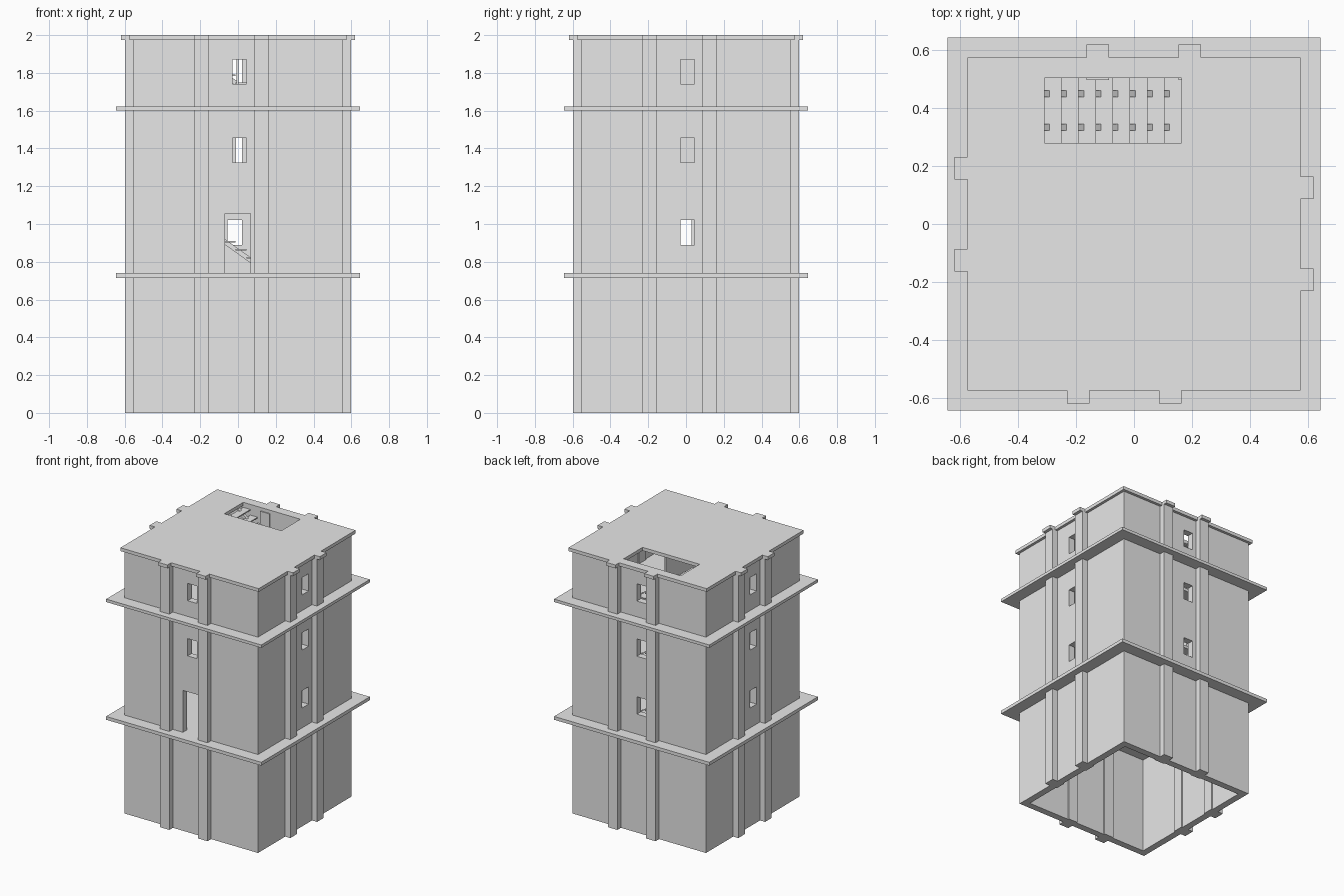
import bpy, bmesh
from math import pi
from mathutils import Matrix, Vector

if "Cube" in bpy.data.objects:
    bpy.data.objects.remove(bpy.data.objects["Cube"], do_unlink=True)

stone = bpy.data.materials.new("plain grey")
stone.use_nodes = True
stone.diffuse_color = (0.8, 0.8, 0.8, 1)
stone.node_tree.nodes["Principled BSDF"].inputs["Base Color"].default_value = (0.8, 0.8, 0.8, 1)


def add_box(bm, lo, hi, turn=0):
    """Box between two corners, turned about z by quarter turns."""
    lo, hi = Vector(lo), Vector(hi)
    m = (Matrix.Rotation(turn * pi / 2, 4, 'Z') @ Matrix.Translation((lo + hi) / 2)
         @ Matrix.Diagonal((*(hi - lo), 1)))
    bmesh.ops.create_cube(bm, size=1, matrix=m)


def finish(bm, name):
    bmesh.ops.recalc_face_normals(bm, faces=bm.faces)
    mesh = bpy.data.meshes.new(name)
    bm.to_mesh(mesh)
    bm.free()
    mesh.materials.append(stone)
    ob = bpy.data.objects.new(name, mesh)
    bpy.context.scene.collection.objects.link(ob)
    return ob


def make_boxes(name, boxes):
    bm = bmesh.new()
    for b in boxes:
        add_box(bm, *b)
    return finish(bm, name)


def cut(ob, boxes):
    """Subtract separate boxes from an object and keep the plain result."""
    cutter = make_boxes("cutter", boxes)
    cutter.hide_render = True
    mod = ob.modifiers.new("cut", 'BOOLEAN')
    mod.operation, mod.solver, mod.object = 'DIFFERENCE', 'EXACT', cutter
    bpy.context.view_layer.update()
    done = bpy.data.meshes.new_from_object(ob.evaluated_get(bpy.context.evaluated_depsgraph_get()))
    ob.modifiers.clear()
    ob.data = done
    bpy.data.objects.remove(cutter, do_unlink=True)


WALL, INNER, LEDGE = 0.555, 0.505, 0.645
ROOF_Z, TOP = 1.975, 2.0
PILASTERS = [(-0.232, -0.153), (0.086, 0.165)]
WINDOWS = [(0.89, 1.02), (1.325, 1.455), (1.74, 1.87)]
WELL_X, WELL_Y = (-0.31, 0.165), (0.28, 0.505)
well = ((WELL_X[0], WELL_Y[0], 1), (WELL_X[1], WELL_Y[1], 3))

# Outer walls: hollow shell, then the door and windows
walls = make_boxes("walls", [((-WALL, -WALL, 0), (WALL, WALL, ROOF_Z))])
cut(walls, [((-INNER, -INNER, -1), (INNER, INNER, 3))])
openings = [((-0.07, -0.7, 0.74), (0.067, -0.4, 1.055))]
for side in range(4):
    shift = 0.01 if side == 2 else 0
    for level, (z0, z1) in enumerate(WINDOWS):
        if side or level:
            openings.append(((-0.03 + shift, -0.7, z0), (0.046 + shift, -0.4, z1), side))
cut(walls, openings)

# Pilasters, two on each side
make_boxes("pilasters", [((a, -0.597, 0), (b, -INNER + 0.008, ROOF_Z), side)
                         for side in range(4) for a, b in PILASTERS])

# Ledges that also form the floors
make_boxes("lower_ledge", [((-LEDGE, -LEDGE, 0.715), (LEDGE, LEDGE, 0.74))])
upper = make_boxes("upper_ledge", [((-LEDGE, -LEDGE, 1.6), (LEDGE, LEDGE, 1.622))])
cut(upper, [well])
middle = make_boxes("middle_floor", [((-INNER, -INNER, 1.15), (INNER, INNER, 1.17))])
cut(middle, [well])

# Roof slab stepping out around each pilaster
EDGE, BUMP = 0.575, 0.62
side_path = [(-EDGE, -EDGE)]
for a, b in PILASTERS:
    side_path += [(a, -EDGE), (a, -BUMP), (b, -BUMP), (b, -EDGE)]
bm = bmesh.new()
outline = [bm.verts.new(Matrix.Rotation(side * pi / 2, 3, 'Z') @ Vector((x, y, ROOF_Z)))
           for side in range(4) for x, y in side_path]
base = bm.faces.new(outline)
top = bmesh.ops.extrude_face_region(bm, geom=[base])["geom"]
bmesh.ops.translate(bm, vec=(0, 0, TOP - ROOF_Z),
                    verts=[v for v in top if isinstance(v, bmesh.types.BMVert)])
roof = finish(bm, "roof_slab")
cut(roof, [well])

# Stair flights: eight treads on two sloping stringers
STEPS, RISE = 8, 0.0425
run = (WELL_X[1] - WELL_X[0]) / STEPS
for name, floor in (("lower", 0.74), ("middle", 1.17), ("upper", 1.622)):
    treads = []
    for i in range(STEPS):
        x, z = WELL_X[1] - i * run, floor + (i + 1) * RISE
        treads.append(((x - run, WELL_Y[0], z - 0.008), (x, WELL_Y[1], z)))
    make_boxes(name + "_stair_treads", treads)

    bm = bmesh.new()
    for y in (0.335, 0.45):
        add_box(bm, (WELL_X[0], y - 0.011, -0.03), (WELL_X[1], y + 0.011, 0))
    for v in bm.verts:
        v.co.z += floor + RISE * ((WELL_X[1] - v.co.x) / run + 0.3)
    finish(bm, name + "_stair_stringers")

# Partitions inside the upper storeys
make_boxes("partitions", [((-0.03, -0.35, 1.17), (-0.01, 0.25, 1.6)),
                          ((-0.008, -0.35, 1.622), (0.002, 0.25, ROOF_Z))])
